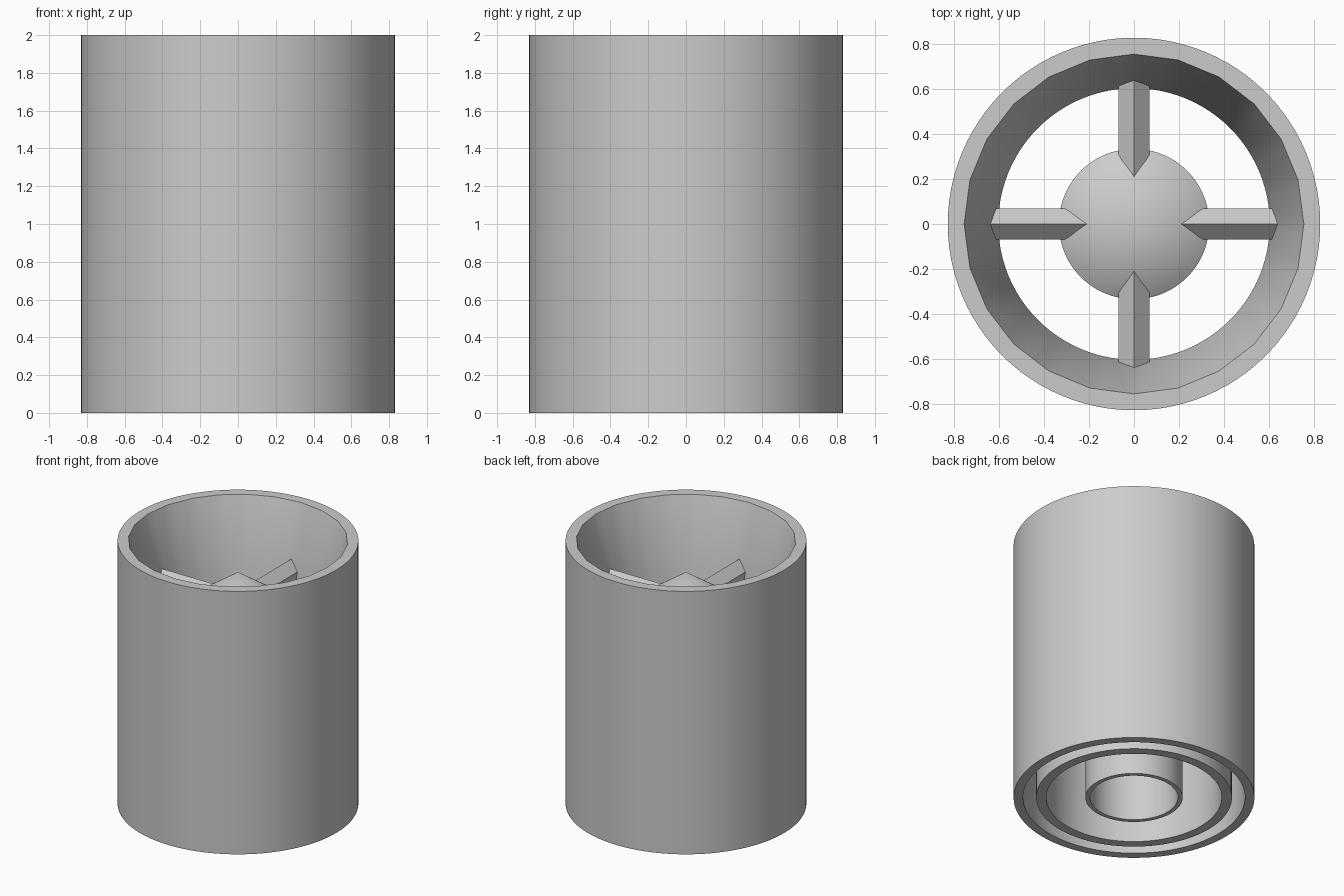
import bpy, bmesh, math
from mathutils import Matrix

if "Cube" in bpy.data.objects:
    bpy.data.objects.remove(bpy.data.objects["Cube"])

SEG = 96     # round surfaces
FACETS = 24  # faceted mouth of the funnel

mat = bpy.data.materials.new("light grey")
mat.use_nodes = True
grey = (0.6, 0.6, 0.6, 1)
mat.diffuse_color = grey
mat.node_tree.nodes["Principled BSDF"].inputs["Base Color"].default_value = grey


def finish(name, bm):
    bmesh.ops.recalc_face_normals(bm, faces=bm.faces)
    mesh = bpy.data.meshes.new(name)
    bm.to_mesh(mesh)
    bm.free()
    mesh.materials.append(mat)
    ob = bpy.data.objects.new(name, mesh)
    bpy.context.collection.objects.link(ob)
    bpy.ops.object.select_all(action="DESELECT")
    ob.select_set(True)
    bpy.context.view_layer.objects.active = ob
    bpy.ops.object.shade_smooth_by_angle(angle=math.radians(30))
    return ob


def ring(bm, radius, z, faceted=False):
    """Circle of vertices, optionally lying on a regular polygon."""
    step, verts = 2 * math.pi / FACETS, []
    for i in range(SEG):
        a = 2 * math.pi * i / SEG
        r = radius
        if faceted:
            r *= math.cos(step / 2) / math.cos(a % step - step / 2)
        verts.append(bm.verts.new((r * math.cos(a), r * math.sin(a), z)))
    return verts


def lathe(name, profile, closed=True):
    """Revolve a profile; a radius of zero makes a pointed tip."""
    bm = bmesh.new()
    rings = [[bm.verts.new((0, 0, p[1]))] * SEG if p[0] == 0 else ring(bm, *p)
             for p in profile]
    pairs = list(zip(rings, rings[1:]))
    if closed:
        pairs.append((rings[-1], rings[0]))
    for a, b in pairs:
        for i in range(SEG):
            j = (i + 1) % SEG
            corners = list(dict.fromkeys((a[i], a[j], b[j], b[i])))
            bm.faces.new(corners)
    return finish(name, bm)


# Outer shell, funnel mouth and inner sleeve, with the groove open below
lathe("funnel_body", [
    (0.83, 0), (0.83, 2), (0.757, 2, True), (0.605, 1.5),
    (0.605, 0), (0.675, 0), (0.675, 1.4), (0.765, 1.4), (0.765, 0)])

# Hollow centre tube with a conical cap
lathe("centre_tube", [
    (0, 1.76), (0.335, 1.53), (0.335, 0), (0.303, 0), (0.303, 1.5), (0, 1.71)],
    closed=False)

# Four ridged struts holding the centre tube
SECTION = [(-0.07, 1.0), (0.07, 1.0), (0.07, 1.545), (0, 1.615), (-0.07, 1.545)]
for k, side in enumerate(("left", "back", "right", "front")):
    bm = bmesh.new()
    ends = []
    for r_ridge, r_side in ((0.2, 0.31), (0.645, 0.615)):
        ends.append([bm.verts.new((r_ridge if y == 0 else r_side, y, z))
                     for y, z in SECTION])
    for end in ends:
        bm.faces.new(end)
    n = len(SECTION)
    for i in range(n):
        j = (i + 1) % n
        bm.faces.new((ends[0][i], ends[0][j], ends[1][j], ends[1][i]))
    bm.transform(Matrix.Rotation(k * math.pi / 2, 4, "Z"))
    finish(side + "_strut", bm)
